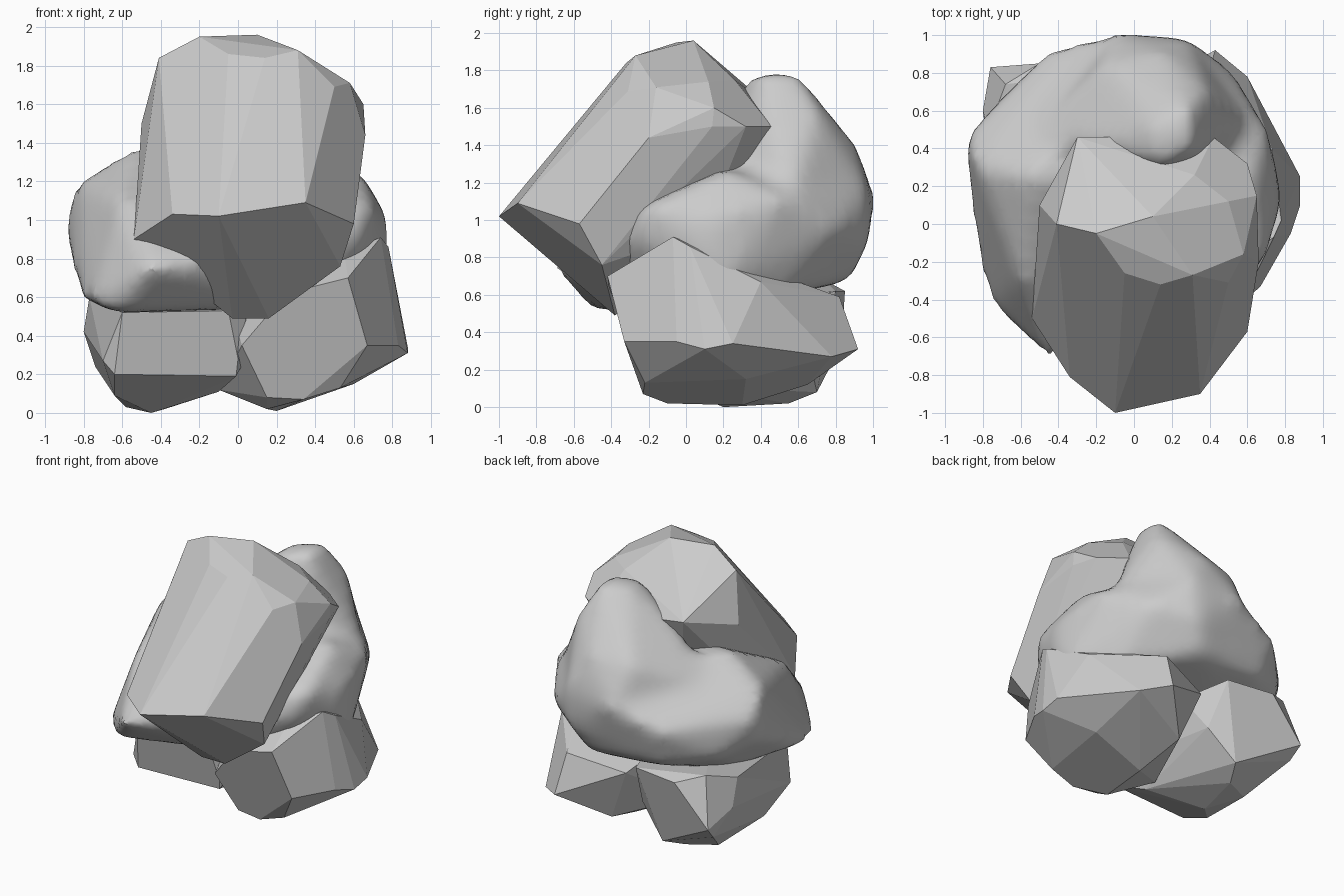
import bpy, bmesh, math
from mathutils import Vector


def rock(name, *lumps, flat_angle=7):
    """Faceted rock: convex hull of a few corners per lump, near-flat triangles merged."""
    mesh = bpy.data.meshes.new(name)
    whole = bmesh.new()
    for corners in lumps:
        bm = bmesh.new()
        for c in corners:
            bm.verts.new(c)
        bmesh.ops.convex_hull(bm, input=bm.verts[:])
        loose = [v for v in bm.verts if not v.link_faces]
        bmesh.ops.delete(bm, geom=loose, context='VERTS')
        bmesh.ops.dissolve_limit(bm, angle_limit=math.radians(flat_angle),
                                 verts=bm.verts[:], edges=bm.edges[:])
        bmesh.ops.recalc_face_normals(bm, faces=bm.faces[:])
        bm.to_mesh(mesh)
        bm.free()
        whole.from_mesh(mesh)
    whole.to_mesh(mesh)
    whole.free()
    ob = bpy.data.objects.new(name, mesh)
    bpy.context.collection.objects.link(ob)
    return ob


# leaning slab at the front and top
rock("leaning_slab", [
    (-.10, -1.0, 1.02), (.35, -.90, 1.09), (-.34, -.81, 1.03), (-.54, -.50, .90),
    (.60, -.57, .98), (.53, -.45, .76), (-.03, -.38, .49), (.16, -.38, .49),
    (-.41, 0, 1.84), (-.20, -.05, 1.95), (.10, .04, 1.96), (.31, -.27, 1.88),
    (.14, -.32, 1.84), (-.05, -.26, 1.86), (.50, -.31, 1.69), (.58, -.16, 1.71),
    (.50, .12, 1.74), (.32, .26, 1.75), (.65, .15, 1.60), (.66, -.20, 1.44),
    (.65, .14, 1.50), (.42, .46, 1.50), (.60, .32, 1.50), (-.30, .46, 1.60),
    (-.50, .10, 1.50), (-.48, -.05, 1.0), (.40, .10, .95), (-.10, .20, .9)])

# smooth boulder behind the slab: a wide base lump and a peak lump, fused
base = [
    (.28, .97, 1.14), (-.10, 1.0, 1.12), (-.43, .92, 1.0), (.25, .97, .88),
    (.15, .87, .68), (-.40, .84, .72), (.52, .80, .95), (.70, .50, 1.12),
    (.62, .20, 1.26), (.77, .15, 1.0), (.77, .12, .80), (.76, .20, .66),
    (.68, -.20, 1.08), (.62, -.27, .90), (.55, .50, .60), (-.52, .25, 1.38),
    (-.82, .30, 1.20), (-.88, .45, 1.05), (-.88, .38, .88), (-.70, .65, .78),
    (-.81, -.20, .60), (-.74, -.42, .58), (-.45, -.70, .75), (-.62, -.50, .52),
    (-.20, -.56, .87), (-.60, -.30, 1.10), (-.10, -.30, .50), (.40, -.20, .55),
    (-.60, .30, .56)]
peak = [
    (.30, .40, 1.78), (.28, .58, 1.79), (.12, .30, 1.74), (.10, .50, 1.76),
    (.38, .70, 1.58), (.15, .90, 1.40), (-.15, .85, 1.38), (.28, .97, 1.14),
    (-.10, 1.0, 1.12), (.62, .55, 1.12), (.40, .20, 1.15), (-.55, .45, 1.2),
    (-.30, .40, 1.45), (0, .30, 1.0)]
mid = Vector((0, .2, 1.05))
grow = lambda pts: [mid + (Vector(c) - mid) * 1.015 for c in pts]
boulder = rock("smooth_boulder", grow(base), grow(peak))
remesh = boulder.modifiers.new("remesh", 'REMESH')
remesh.mode = 'VOXEL'
remesh.voxel_size = .05
remesh.use_smooth_shade = True
soften = boulder.modifiers.new("soften", 'SMOOTH')
soften.factor = .5
soften.iterations = 8

# lower right rock
rock("right_base_rock", [
    (.15, -.10, .02), (.15, -.21, .08), (.34, -.23, .07), (.53, -.22, .13),
    (.67, -.33, .35), (.57, -.42, .70), (.25, -.41, .62), (.02, -.30, .35),
    (.74, -.07, .91), (.78, .02, .86), (.55, -.20, .83), (.83, -.05, .35),
    (.88, .10, .31), (.88, .25, .34), (.82, .17, .63), (.73, .40, .67),
    (.76, .45, .37), (.60, .32, .15), (.60, .78, .27), (.43, .92, .31),
    (.40, .82, .59), (.20, .30, .01), (.15, .65, .12), (-.10, .10, .12),
    (0, .70, .50), (-.05, .10, .60)])

# lower left rock
rock("left_base_rock", [
    (-.45, .20, 0), (-.38, .55, .02), (-.58, .45, .03), (-.30, .70, .08),
    (-.64, 0, .09), (-.64, -.25, .20), (-.10, 0, .11), (-.01, -.20, .19),
    (.05, -.15, .30), (0, -.22, .28), (.04, -.20, .50), (-.05, -.28, .53),
    (-.60, -.32, .52), (-.70, -.22, .27), (-.79, .50, .43), (-.80, .60, .42),
    (-.77, .50, .60), (-.76, .83, .33), (-.74, .74, .24), (-.50, .85, .62),
    (-.68, .74, .68), (-.15, .80, .62), (-.10, .65, .30), (0, .50, .55)])
